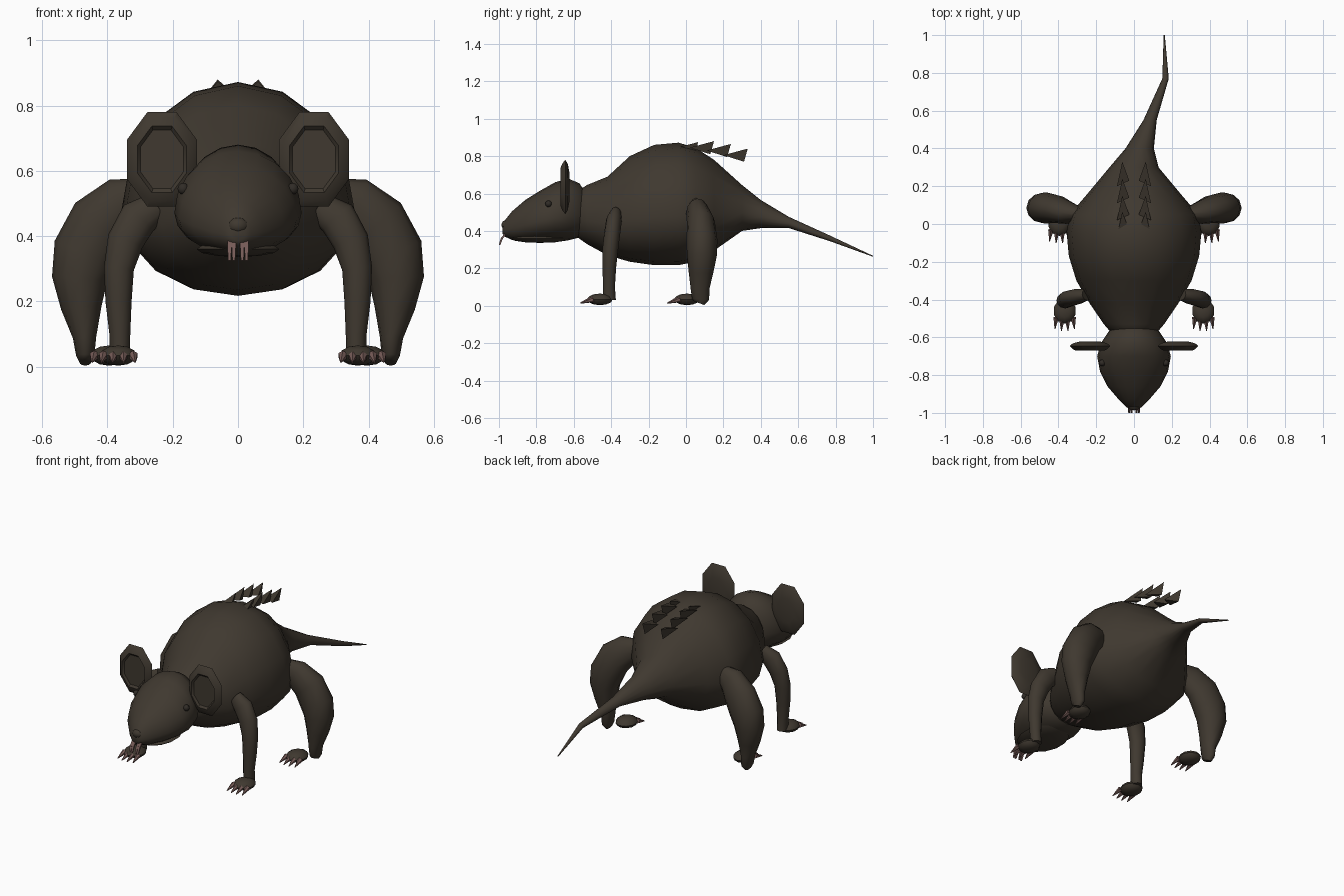
import bpy, bmesh, math
from mathutils import Vector, Matrix

cube = bpy.data.objects.get("Cube")
if cube:
    bpy.data.objects.remove(cube)


def material(name, color):
    mat = bpy.data.materials.new(name)
    mat.use_nodes = True
    mat.diffuse_color = (*color, 1)
    mat.node_tree.nodes["Principled BSDF"].inputs["Base Color"].default_value = (*color, 1)
    return mat


FUR = material("dark brown fur", (.05, .04, .029))
EYE = material("dark eye", (.03, .025, .02))
PINK = material("dull pink claw", (.18, .105, .095))


def finish(name, bm, mat, angle=45):
    """Turn a bmesh into a named object, smooth below the given edge angle."""
    bmesh.ops.recalc_face_normals(bm, faces=bm.faces)
    mesh = bpy.data.meshes.new(name)
    bm.to_mesh(mesh)
    bm.free()
    mesh.materials.append(mat)
    mesh.shade_smooth()
    mesh.set_sharp_from_angle(angle=math.radians(angle))
    obj = bpy.data.objects.new(name, mesh)
    bpy.context.collection.objects.link(obj)
    return obj


def skin(name, rings, mat, angle=45):
    """Bridge a row of equal rings and cap both ends."""
    bm = bmesh.new()
    loops = [[bm.verts.new(p) for p in ring] for ring in rings]
    for a, b in zip(loops, loops[1:]):
        for i in range(len(a)):
            j = (i + 1) % len(a)
            bm.faces.new((a[i], a[j], b[j], b[i]))
    bm.faces.new(loops[0])
    bm.faces.new(loops[-1])
    return finish(name, bm, mat, angle)


def turn(count, offset=0):
    return [math.tau * (i + offset) / count for i in range(count)]


def trunk(name, rows, count):
    """Loft upright egg sections; each row is y, x, top, bottom, half width."""
    rings = []
    for y, x, top, low, half in rows:
        mid = low + (top - low) * .4
        rings.append([(x + half * math.cos(t), y,
                       mid + math.sin(t) * ((top - mid) if math.sin(t) > 0 else (mid - low)))
                      for t in turn(count)])
    return skin(name, rings, FUR, 60)


def limb(name, rows, side):
    """Loft ellipses square to a path; each row is x, y, z, depth, width."""
    pts = [Vector((side * x, y, z)) for x, y, z, d, w in rows]
    rings = []
    for i, p in enumerate(pts):
        along = (pts[min(i + 1, len(pts) - 1)] - pts[max(i - 1, 0)]).normalized()
        u = Vector((0, 1, 0))
        u = (u - along * u.dot(along)).normalized()
        v = along.cross(u)
        d, w = rows[i][3:]
        rings.append([p + u * d * math.cos(t) + v * w * math.sin(t) for t in turn(12)])
    return skin(name, rings, FUR, 60)


def ball(name, center, size, mat, segments=10):
    bm = bmesh.new()
    bmesh.ops.create_uvsphere(bm, u_segments=segments, v_segments=6, radius=1,
                              matrix=Matrix.Translation(center) @ Matrix.Diagonal((*size, 1)))
    return finish(name, bm, mat)


def spike(name, base, tip, radius, mat):
    """Cone from a base point to a tip."""
    base, tip = Vector(base), Vector(tip)
    axis = tip - base
    spin = axis.to_track_quat('Z', 'Y').to_matrix().to_4x4()
    bm = bmesh.new()
    bmesh.ops.create_cone(bm, cap_ends=True, segments=6, radius1=radius, radius2=radius * .15,
                          depth=axis.length, matrix=Matrix.Translation((base + tip) / 2) @ spin)
    return finish(name, bm, mat)


# Body running into the bent tail
trunk("body_and_tail", [
    (-.6, 0, .6, .38, .1), (-.53, 0, .645, .33, .16), (-.42, 0, .69, .27, .235),
    (-.3, 0, .8, .235, .305), (-.17, 0, .86, .217, .345), (-.04, 0, .872, .217, .357),
    (.05, 0, .845, .235, .34), (.15, 0, .78, .295, .255), (.3, 0, .645, .4, .13),
    (.4, .03, .565, .415, .075), (.55, .085, .475, .415, .035),
    (.77, .167, .375, .345, .017), (1, .16, .267, .262, .003)], 16)

# Head, lower jaw and nose
trunk("head", [
    (-.52, 0, .58, .42, .07), (-.57, 0, .655, .365, .135), (-.63, 0, .68, .35, .175),
    (-.7, 0, .66, .345, .195), (-.78, 0, .615, .343, .18), (-.86, 0, .565, .345, .14),
    (-.93, 0, .505, .352, .08), (-.97, 0, .455, .37, .04), (-.98, 0, .43, .385, .02)], 20)
ball("lower_jaw", (0, -.78, .36), (.13, .16, .024), FUR, 14)
ball("nose", (0, -.965, .432), (.032, .022, .025), FUR, 8)

# Front teeth in two close pairs
for x in (-.026, -.013, .013, .026):
    rows = ((-.96, .39, .007), (-.985, .36, .006), (-.997, .325, .004))
    skin("front_tooth", [[(x - h, y - h, z), (x + h, y - h, z), (x + h, y + h, z), (x - h, y + h, z)]
                         for y, z, h in rows], PINK, 30)

FRONT_LEG = [(.25, -.375, .49, .03, .045), (.305, -.385, .455, .042, .06),
             (.345, -.395, .385, .043, .056), (.365, -.405, .3, .042, .046),
             (.366, -.41, .2, .036, .04), (.362, -.412, .1, .032, .032),
             (.362, -.41, .03, .035, .03)]
HIND_LEG = [(.27, .05, .53, .03, .05), (.35, .06, .5, .06, .085), (.42, .08, .44, .075, .1),
            (.468, .085, .35, .083, .1), (.485, .085, .27, .08, .085),
            (.48, .08, .18, .066, .062), (.47, .075, .09, .05, .036),
            (.468, .078, .035, .046, .028), (.468, .07, .014, .03, .018)]

for side, label in ((1, "left"), (-1, "right")):
    # Ear: thin eight-sided dish with a sunken inner face
    layers = ((-.622, .5), (-.632, .85), (-.645, 1), (-.66, .88), (-.671, .7), (-.66, .62))
    skin(label + "_ear", [[(side * .233 + .116 * s * math.cos(t), y, .635 + .157 * s * math.sin(t))
                           for t in turn(8, .5)] for y, s in layers], FUR, 30)
    ball(label + "_eye", (side * .168, -.735, .545), (.018, .018, .018), EYE)

    # Legs and feet
    limb(label + "_front_leg", FRONT_LEG, side)
    limb(label + "_hind_leg", HIND_LEG, side)
    for part, x, y in (("front", .367, -.46), ("hind", .395, .005)):
        ball(f"{label}_{part}_foot", (side * x, y, .034), (.06, .068, .031), FUR)
        for k in range(4):
            off = (k - 1.5) * .03
            start = y - .05 + abs(off) * .3
            spike(f"{label}_{part}_claw", (side * (x + off), start, .034),
                  (side * (x + off * 1.15), start - .06, .014), .016, PINK)

    # Row of wedge spines along the rump, pointing backwards
    for y, z in ((.065, .845), (.15, .85), (.24, .835), (.33, .81)):
        bm = bmesh.new()
        corners = [(.09, y - .13, z - .005), (.025, y - .1, z - .005),
                   (.06, y - .02, z - .04), (.062, y, z + .03)]
        v = [bm.verts.new((side * a, b, c)) for a, b, c in corners]
        for skip in range(4):
            bm.faces.new([p for i, p in enumerate(v) if i != skip])
        finish(label + "_back_spine", bm, FUR, 20)
